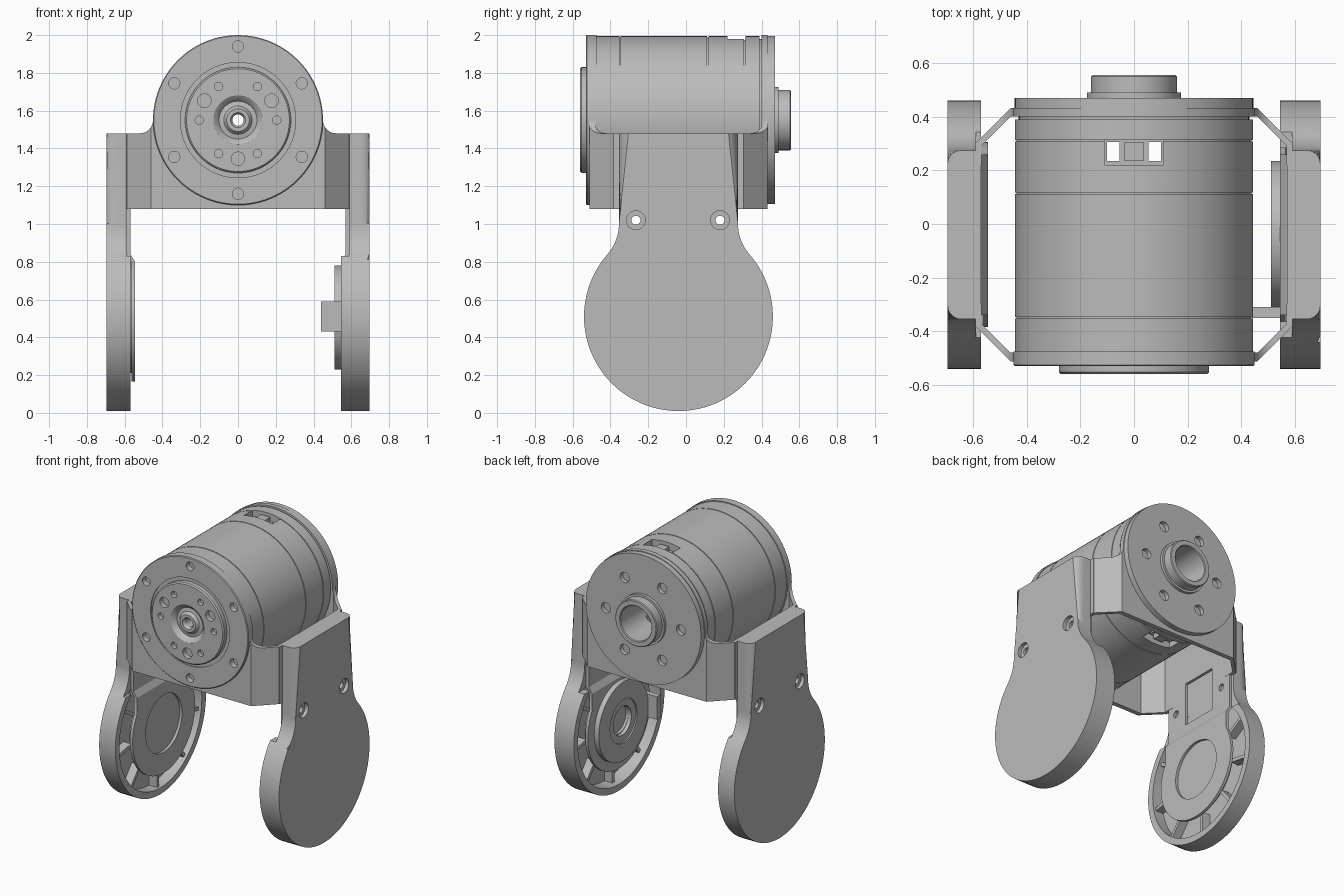
import bpy, bmesh
from math import sin, cos, pi, sqrt, atan2, radians
from mathutils import Vector

if "Cube" in bpy.data.objects:
    bpy.data.objects.remove(bpy.data.objects["Cube"])

grey = bpy.data.materials.new("satin grey")
grey.use_nodes = True
GREY = (0.5, 0.5, 0.5, 1)
grey.diffuse_color = GREY
grey.node_tree.nodes["Principled BSDF"].inputs["Base Color"].default_value = GREY

AXIS_Z = 1.55            # height of the motor axis
CY, CZ = -0.04, 0.51     # centre of the round side covers
parts = []


def arc(u, v, r, a0, a1, n):
    """Points on an arc, angles in degrees."""
    angles = [radians(a0 + (a1 - a0) * i / n) for i in range(n + 1)]
    return [(u + r * cos(a), v + r * sin(a)) for a in angles]


def circle(u, v, r, n=32):
    return arc(u, v, r, 0, 360, n)[:-1]


def rect(u0, u1, v0, v1):
    return [(u0, v0), (u1, v0), (u1, v1), (u0, v1)]


def prism(outline, axis, a, b, bm=None):
    """Extrude a closed outline along x, y or z, from a to b."""
    bm = bm or bmesh.new()
    place = {"x": lambda u, v, d: (d, u, v),
             "y": lambda u, v, d: (u, d, v),
             "z": lambda u, v, d: (u, v, d)}[axis]
    low = [bm.verts.new(place(u, v, a)) for u, v in outline]
    high = [bm.verts.new(place(u, v, b)) for u, v in outline]
    bm.faces.new(low)
    bm.faces.new(high)
    for i in range(len(low)):
        j = (i + 1) % len(low)
        bm.faces.new((low[i], low[j], high[j], high[i]))
    return bm


def lathe(profile, steps=96):
    """Spin a closed (radius, y) profile round the motor axis."""
    bm = bmesh.new()
    vs = [bm.verts.new((r, y, AXIS_Z)) for r, y in profile]
    es = [bm.edges.new((vs[i - 1], vs[i])) for i in range(len(vs))]
    bmesh.ops.spin(bm, geom=vs + es, cent=(0, 0, AXIS_Z), axis=(0, 1, 0),
                   angle=2 * pi, steps=steps, use_merge=True)
    bmesh.ops.remove_doubles(bm, verts=bm.verts, dist=1e-5)
    return bm


def make(name, bm):
    bmesh.ops.recalc_face_normals(bm, faces=bm.faces)
    mesh = bpy.data.meshes.new(name)
    bm.to_mesh(mesh)
    bm.free()
    obj = bpy.data.objects.new(name, mesh)
    bpy.context.collection.objects.link(obj)
    return obj


def part(name, bm):
    obj = make(name, bm)
    obj.data.materials.append(grey)
    parts.append(obj)
    return obj


def cut(obj, *cutters):
    """Subtract each cutter in turn and remove it."""
    for bm in cutters:
        tool = make("cutter", bm)
        tool.hide_render = True
        mod = obj.modifiers.new("cut", "BOOLEAN")
        mod.operation, mod.solver, mod.object = "DIFFERENCE", "EXACT", tool
        bpy.context.view_layer.objects.active = obj
        bpy.ops.object.modifier_apply(modifier=mod.name)
        bpy.data.objects.remove(tool)


def bolt_circle(radius, hole, angles, y0, y1):
    bm = bmesh.new()
    for a in angles:
        a = radians(a)
        prism(circle(radius * cos(a), AXIS_Z + radius * sin(a), hole, 20), "y", y0, y1, bm)
    return bm


# Motor: front hub, flange, body with seams, rear flange and hollow boss
def seam(y, r=0.444):
    return [(r, y - .003), (r - .006, y - .003), (r - .006, y + .003), (r, y + .003)]


front = [(.03, -.54), (.04, -.555), (.06, -.555), (.075, -.535), (.10, -.53), (.115, -.55),
         (.13, -.56), (.272, -.56), (.28, -.552), (.28, -.522), (.305, -.522), (.305, -.53),
         (.445, -.53), (.45, -.525), (.45, -.475), (.444, -.475)]
rear = [(.444, .39), (.43, .39), (.43, .43), (.445, .43), (.445, .47), (.175, .47), (.175, .49),
        (.16, .49), (.16, .55), (.155, .555), (.125, .555), (.12, .55), (.12, .2), (.03, .2)]
motor = part("motor", lathe(front + seam(-.35) + seam(.115) + seam(.31) + rear))
cut(motor,
    bolt_circle(.39, .03, range(30, 390, 60), -.6, -.49),
    bolt_circle(.205, .036, (30, 150, 270), -.6, -.525),
    bolt_circle(.205, .022, (0, 60, 120, 180, 240, 300), -.6, -.53),
    bolt_circle(.29, .036, range(0, 360, 60), .5, .44))

# Cable sockets on the top and bottom of the motor
sockets = prism(rect(-.11, .11, .22, .315), "z", 1.94, 2.1)
prism(rect(-.11, .11, .22, .315), "z", 1.0, 1.16, sockets)
slots = prism(rect(.055, .1, .235, .305), "z", 1.0, 2.1)
prism(rect(-.1, -.055, .235, .305), "z", 1.0, 2.1, slots)
cut(motor, sockets, slots)
for name, z0, z1 in (("top_plug", 1.93, 1.975), ("bottom_plug", 1.125, 1.17)):
    part(name, prism(rect(-.035, .035, .235, .305), "z", z0, z1))
part("rear_tab", prism(rect(-.05, .05, .40, .455), "z", 1.96, 1.99))

# Folded bracket plates: collar round the motor, ends bent towards the sides
collar = [(-.59, 1.08), (.59, 1.08), (.59, 1.48)]
collar += arc(.52, AXIS_Z, .07, 270, 180, 8) + arc(0, AXIS_Z, .45, 0, 180, 48)[1:-1]
collar += arc(-.52, AXIS_Z, .07, 0, -90, 8) + [(-.59, 1.48)]
for name, y0, y1 in (("front_bracket", -.512, -.48), ("rear_bracket", .432, .40)):
    bm = prism(collar, "y", y0, y1)
    for x in (-.46, .46):
        bmesh.ops.bisect_plane(bm, geom=bm.verts[:] + bm.edges[:] + bm.faces[:],
                               plane_co=(x, 0, 0), plane_no=(1, 0, 0))
    for v in bm.verts:
        v.co.y += max(0, abs(v.co.x) - .46) * (1 if y0 < 0 else -1)
    plate = part(name, bm)
    cut(plate, prism(circle(0, AXIS_Z, .43, 64), "y", -.7, .7))

# Outline of a side cover: straight neck flowing into a disc
NECK, R, F = .315, .5, .25
h = sqrt((R + F) ** 2 - (NECK + F) ** 2)
blend = atan2(h, NECK + F) * 180 / pi
half = [(NECK, 1.48 - CZ)] + arc(NECK + F, h, F, 180, 180 + blend, 10)
half += arc(0, 0, R, blend, -90, 32)[1:]
cover_outline = [(CY + u, CZ + v) for u, v in half]
cover_outline += [(CY - u, CZ + v) for u, v in reversed(half[:-1])]

# Outline of the inner strap: straight above, round below
strap_outline = [(CY + .3, 1.48)] + arc(CY, CZ, .345, 30, -210, 48) + [(CY - .3, 1.48)]
SCREWS = [(-.265, 1.02), (.18, 1.02)]


def screw_holes(r, a, b):
    bm = bmesh.new()
    for y, z in SCREWS:
        prism(circle(y, z, r, 24), "x", a, b, bm)
    return bm


for side, s in (("left", 1), ("right", -1)):
    # Hollow cover with a rounded outer rim
    bm = prism(cover_outline, "x", s * (.545 if s > 0 else .57), s * .695)
    rim = [e for e in bm.edges if all(abs(v.co.x) > .69 for v in e.verts)
           and not all(v.co.z > 1.47 for v in e.verts)]
    bmesh.ops.bevel(bm, geom=rim, offset=.05, segments=5, profile=.5, affect="EDGES")
    cover = part(side + "_cover", bm)
    cut(cover,
        prism(circle(CY, CZ, .455, 64), "x", s * .4, s * .65),
        prism(rect(-.32, .24, .8, 1.4), "x", s * .39, s * .651),
        prism(rect(-.6, .6, .83, 1.6), "x", s * .4, s * .59),
        screw_holes(.05, s * .67, s * .8),
        screw_holes(.024, s * .4, s * .8))

    # Ribs between the strap and the cover rim
    for i, a in enumerate(range(-210, 31, 40)):
        a = radians(a)
        d, n = Vector((cos(a), sin(a))), Vector((-sin(a), cos(a))) * .012
        c = Vector((CY, CZ))
        ring = [c + d * .3 - n, c + d * .47 - n, c + d * .47 + n, c + d * .3 + n]
        part(f"{side}_rib_{i + 1}", prism([tuple(p) for p in ring], "x", s * .59, s * .66))

    # Strap with a jog, cable window and round opening
    bm = prism(strap_outline, "x", s * .545, s * .565)
    for z in (.80, .84):
        bmesh.ops.bisect_plane(bm, geom=bm.verts[:] + bm.edges[:] + bm.faces[:],
                               plane_co=(0, 0, z), plane_no=(0, 0, 1))
    for v in bm.verts:
        v.co.x += s * .025 * min(1, max(0, (v.co.z - .80) / .04))
    strap = part(side + "_strap", bm)
    cut(strap,
        prism(rect(CY - .13, CY + .13, .9, 1.2), "x", s * .5, s * .64),
        prism(circle(CY, CZ, .1 if s > 0 else .2, 48), "x", s * .5, s * .64),
        screw_holes(.024, s * .5, s * .64))
    part(side + "_strap_back", prism(circle(CY, CZ, .3, 48), "x", s * .563, s * .6))

    # Bracket flanks joining the front and rear plates
    for name, y0, y1 in (("front", -.385, -.3), ("rear", .22, .305)):
        part(f"{side}_{name}_flank", prism(rect(y0, y1, 1.08, 1.48), "x", s * .568, s * .592))

# Bearing ring and stop tab on one side only
bearing = part("bearing_ring", prism(circle(CY, CZ - .005, .275, 64), "x", .51, .55))
cut(bearing,
    prism(circle(CY, CZ - .005, .15, 48), "x", .4, .52),
    prism(circle(CY, CZ - .005, .1, 48), "x", .4, .6))
part("stop_tab", prism(rect(-.35, -.31, .43, .59), "x", .44, .56))

# Smooth the curved walls, keep the edges crisp
bpy.ops.object.select_all(action="DESELECT")
for obj in parts:
    obj.select_set(True)
bpy.context.view_layer.objects.active = parts[0]
bpy.ops.object.shade_smooth_by_angle(angle=radians(30))
